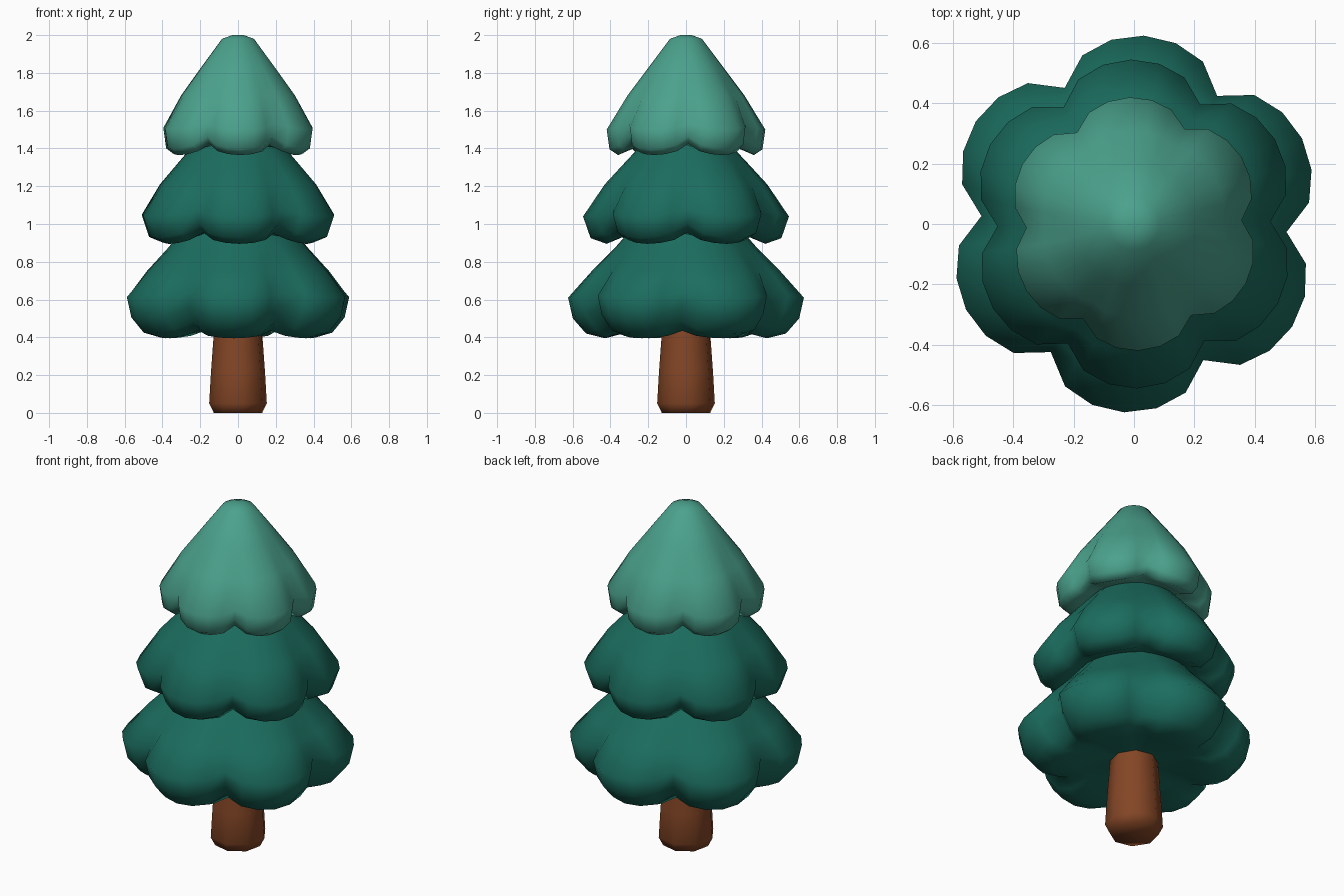
import bpy, bmesh, math

if "Cube" in bpy.data.objects:
    bpy.data.objects.remove(bpy.data.objects["Cube"])


def material(name, rgb):
    m = bpy.data.materials.new(name)
    m.diffuse_color = (*rgb, 1)
    m.use_nodes = True
    m.node_tree.nodes["Principled BSDF"].inputs["Base Color"].default_value = m.diffuse_color
    return m


dark_green = material("dark green", (0.011, 0.152, 0.113))
light_green = material("light green", (0.07, 0.36, 0.265))
brown = material("bark brown", (0.23, 0.061, 0.019))


def loft(name, rows, segs, mat, lobes=0, turn=0, caps=(False, False)):
    """Stack rings of (radius, height, notch depth, notch lift); caps close the bottom and top."""
    bm = bmesh.new()
    rings = []
    for r, z, depth, lift in rows:
        ring = []
        for i in range(segs):
            a = 2 * math.pi * i / segs
            notch = 1 - abs(math.cos(a * lobes / 2)) ** 0.6 if lobes else 0
            rad = r * (1 - depth * notch)
            t = a + math.radians(turn)
            ring.append(bm.verts.new((rad * math.cos(t), rad * math.sin(t), z + lift * notch)))
        rings.append(ring)
    for low, high in zip(rings, rings[1:]):
        for i in range(segs):
            j = (i + 1) % segs
            bm.faces.new((low[i], low[j], high[j], high[i]))
    if caps[0]:
        bm.faces.new(rings[0][::-1])
    if caps[1]:
        bm.faces.new(rings[-1])
    mesh = bpy.data.meshes.new(name)
    bm.to_mesh(mesh)
    bm.free()
    mesh.materials.append(mat)
    ob = bpy.data.objects.new(name, mesh)
    bpy.context.collection.objects.link(ob)
    bpy.ops.object.select_all(action='DESELECT')
    ob.select_set(True)
    bpy.context.view_layer.objects.active = ob
    bpy.ops.object.shade_smooth_by_angle(angle=math.radians(75))
    return ob


# Tapered trunk with a rounded foot
loft("trunk", [(0.13, 0, 0, 0), (0.155, 0.05, 0, 0), (0.145, 0.22, 0, 0),
               (0.128, 0.45, 0, 0)], 8, brown, turn=10, caps=(True, False))

# Three scalloped tiers of foliage, each with six drooping lobes
loft("lower_foliage", [(0.115, 0.445, 0, 0), (0.30, 0.43, 0.05, 0.02), (0.43, 0.395, 0.12, 0.04),
                       (0.53, 0.42, 0.18, 0.06), (0.60, 0.50, 0.20, 0.06), (0.625, 0.61, 0.19, 0.03),
                       (0.50, 0.75, 0.08, 0), (0.38, 0.87, 0.03, 0), (0.31, 0.95, 0, 0)],
     36, dark_green, lobes=6, turn=87)
loft("middle_foliage", [(0.30, 0.945, 0, 0), (0.35, 0.925, 0.05, 0.03), (0.42, 0.895, 0.10, 0.06),
                        (0.505, 0.925, 0.16, 0.08), (0.545, 1.04, 0.17, 0.04), (0.43, 1.21, 0.08, 0),
                        (0.31, 1.34, 0.03, 0), (0.235, 1.42, 0, 0)],
     36, dark_green, lobes=6, turn=91)
loft("top_foliage", [(0.225, 1.415, 0, 0), (0.29, 1.395, 0.05, 0.03), (0.36, 1.365, 0.10, 0.06),
                     (0.405, 1.395, 0.15, 0.07), (0.42, 1.50, 0.15, 0.03), (0.31, 1.68, 0.05, 0),
                     (0.205, 1.82, 0.02, 0), (0.085, 1.98, 0, 0), (0.03, 2.0, 0, 0)],
     36, light_green, lobes=6, turn=92, caps=(False, True))
